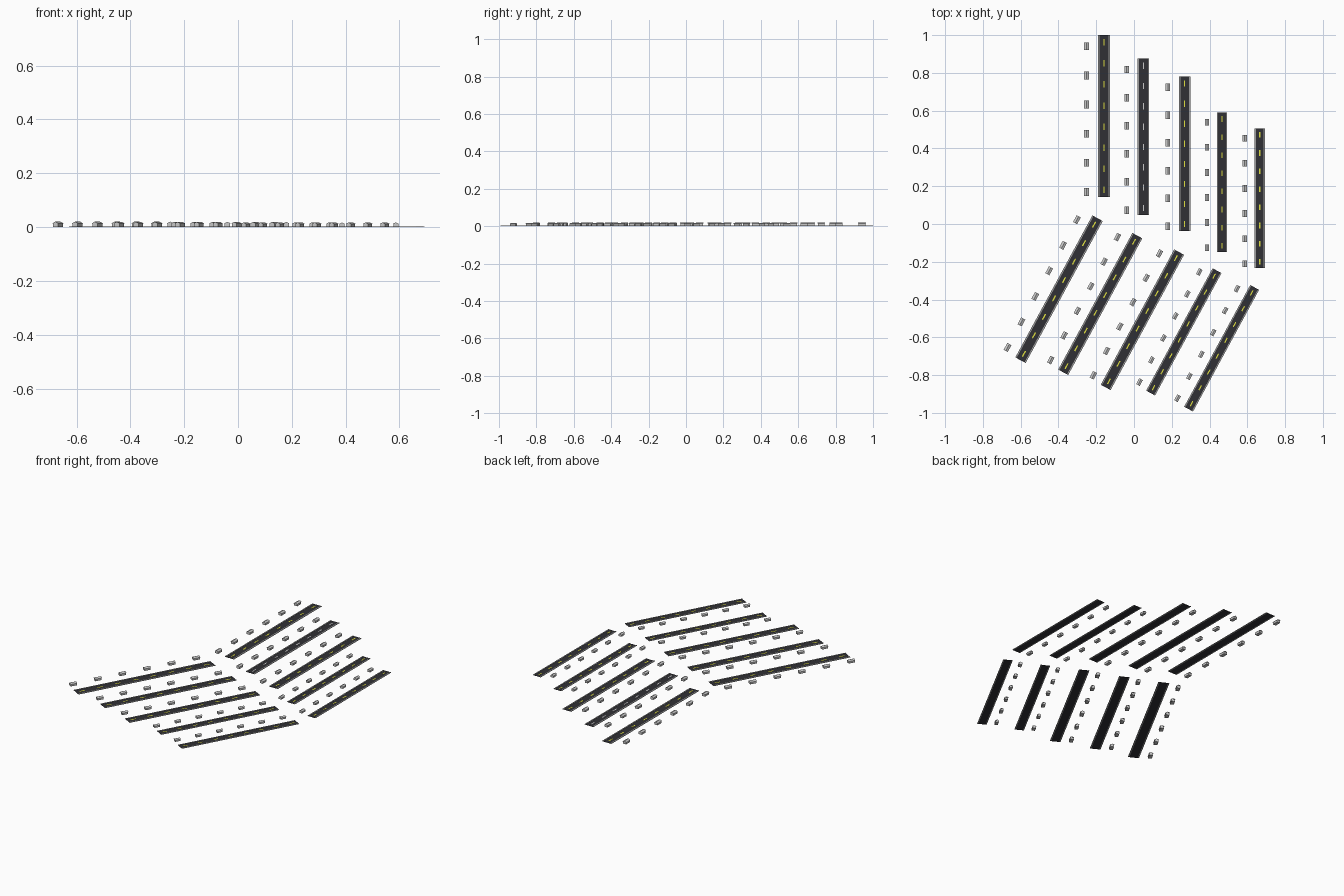
import bpy
from math import radians
from mathutils import Matrix, Vector

if "Cube" in bpy.data.objects:
    bpy.data.objects.remove(bpy.data.objects["Cube"])


def material(name, color):
    m = bpy.data.materials.new(name)
    m.diffuse_color = (*color, 1)
    m.use_nodes = True
    m.node_tree.nodes["Principled BSDF"].inputs["Base Color"].default_value = m.diffuse_color
    return m


ASPHALT = material("asphalt", (0.03, 0.03, 0.035))
KERB = material("kerb", (0.35, 0.35, 0.35))
YELLOW = material("yellow_paint", (0.75, 0.75, 0.05))
WHITE = material("white_paint", (0.6, 0.6, 0.6))


def box(verts, faces, x0, x1, y0, y1, z0, z1):
    n = len(verts)
    verts += [(x, y, z) for z in (z0, z1)
              for x, y in ((x0, y0), (x1, y0), (x1, y1), (x0, y1))]
    faces += [tuple(n + i for i in f) for f in (
        (3, 2, 1, 0), (4, 5, 6, 7), (0, 1, 5, 4), (1, 2, 6, 5), (2, 3, 7, 6), (3, 0, 4, 7))]


def gable(verts, faces, cx, cy, w, l, z0, z1):
    # Prism roof with its ridge along y
    n = len(verts)
    for y in (cy - l / 2, cy + l / 2):
        verts += [(cx - w / 2, y, z0), (cx + w / 2, y, z0), (cx, y, z1)]
    faces += [tuple(n + i for i in f) for f in (
        (0, 1, 2), (5, 4, 3), (1, 4, 5, 2), (3, 0, 2, 5), (0, 3, 4, 1))]


def add(name, verts, faces, frame, mat=None):
    mesh = bpy.data.meshes.new(name)
    mesh.from_pydata([frame @ Vector(v) for v in verts], [], faces)
    if mat:
        mesh.materials.append(mat)
    bpy.context.collection.objects.link(bpy.data.objects.new(name, mesh))


def street(name, x, y, size, angle, paint):
    # Unit street: starts at the origin, runs one unit along +y, houses on -x
    frame = (Matrix.Translation((x, y, 0)) @ Matrix.Rotation(radians(angle), 4, 'Z')
             @ Matrix.Scale(size, 4))
    # Carriageway
    v, f = [], []
    box(v, f, -0.028, 0.028, 0, 1, 0, 0.002)
    add(name + "_road", v, f, frame, ASPHALT)
    # Pavements on both sides
    v, f = [], []
    for s in (-1, 1):
        a, b = sorted((s * 0.028, s * 0.0365))
        box(v, f, a, b, 0, 1, 0, 0.0035)
    add(name + "_pavements", v, f, frame, KERB)
    # Dashed centre line
    v, f = [], []
    for i in range(8):
        c = 0.045 + i * 0.13
        box(v, f, -0.004, 0.004, c - 0.02, c + 0.02, 0.002, 0.0026)
    add(name + "_centre_line", v, f, frame, paint)
    # Row of houses: walls and gabled roofs
    wv, wf, rv, rf = [], [], [], []
    for i in range(6):
        cx, cy = -0.108, 0.031 + i * 0.18
        box(wv, wf, cx - 0.0125, cx + 0.0125, cy - 0.022, cy + 0.022, 0.001, 0.017)
        gable(rv, rf, cx, cy, 0.029, 0.048, 0.0165, 0.0235)
    add(name + "_house_walls", wv, wf, frame)
    add(name + "_house_roofs", rv, rf, frame)


# Straight northern streets: x, south end y, length
north = [(-0.159, 0.143, 0.857), (0.05, 0.048, 0.827), (0.268, -0.037, 0.817),
         (0.466, -0.148, 0.737), (0.666, -0.233, 0.738)]
# Slanted southern streets
south = [(-0.601, -0.721, 0.855), (-0.375, -0.785, 0.823), (-0.150, -0.865, 0.815),
         (0.088, -0.895, 0.737), (0.289, -0.980, 0.733)]

for i, (x, y, l) in enumerate(north):
    street(f"north_street_{i + 1}", x, y, l, 0, WHITE if i == 1 else YELLOW)
for i, (x, y, l) in enumerate(south):
    street(f"south_street_{i + 1}", x, y, l, -28.5, YELLOW)
